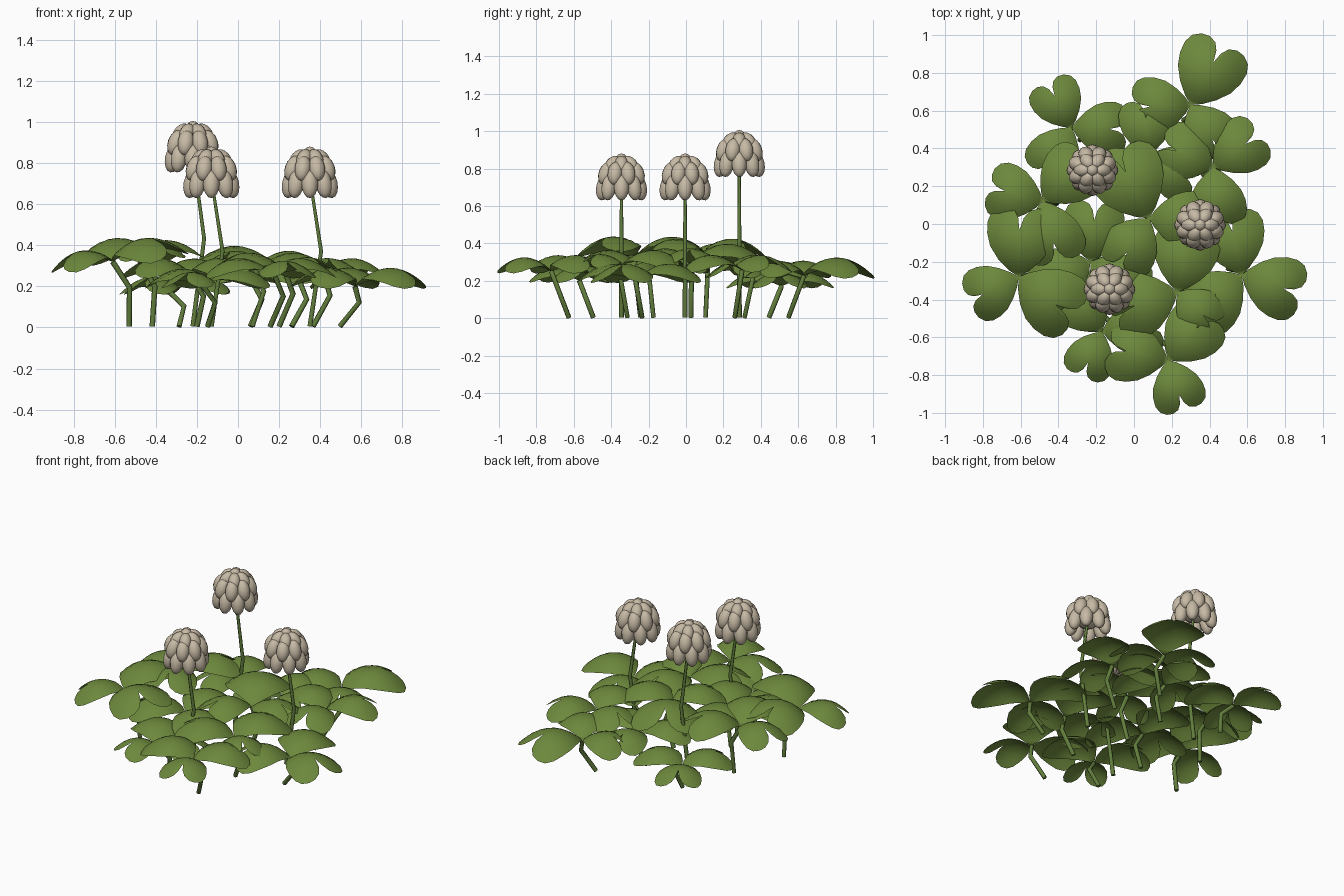
import bpy, bmesh
from math import sin, cos, radians, tau
from mathutils import Vector, Matrix

cube = bpy.data.objects.get("Cube")
if cube:
    bpy.data.objects.remove(cube, do_unlink=True)


def material(name, rgb):
    mat = bpy.data.materials.new(name)
    mat.use_nodes = True
    mat.diffuse_color = (*rgb, 1)
    mat.node_tree.nodes["Principled BSDF"].inputs["Base Color"].default_value = (*rgb, 1)
    return mat


leaf_green = material("leaf green", (0.15, 0.245, 0.045))
stem_green = material("stem green", (0.12, 0.205, 0.045))
petal_cream = material("petal cream", (0.57, 0.49, 0.375))


def finish(bm, name, mat):
    mesh = bpy.data.meshes.new(name)
    for face in bm.faces:
        face.smooth = True
    bm.to_mesh(mesh)
    bm.free()
    mesh.materials.append(mat)
    obj = bpy.data.objects.new(name, mesh)
    bpy.context.collection.objects.link(obj)


def add_stem(name, points, tip=1):
    """Bent stalk that narrows towards its tip."""
    curve = bpy.data.curves.new(name, "CURVE")
    curve.dimensions = "3D"
    curve.bevel_depth = 0.0135
    curve.bevel_resolution = 1
    curve.use_fill_caps = True
    spline = curve.splines.new("POLY")
    spline.points.add(len(points) - 1)
    for i, (point, co) in enumerate(zip(spline.points, points)):
        point.co = (*co, 1)
        point.radius = 1 + (tip - 1) * i / (len(points) - 1)
    curve.materials.append(stem_green)
    obj = bpy.data.objects.new(name, curve)
    bpy.context.collection.objects.link(obj)


# Half outline of a heart shaped leaflet, from its base round the lobe to the notch
HALF_HEART = [(0, 0), (.09, .14), (.24, .3), (.42, .43), (.6, .49), (.77, .5),
              (.9, .45), (.98, .34), (1, .22), (.96, .11), (.86, .04), (.69, 0)]
NOTCH = 0.69
ACROSS = 5


def add_leaflet(bm, place, angle, size):
    """Domed leaflet: rows run from the midrib out to the outline on both sides."""
    turn = place @ Matrix.Rotation(angle, 4, "Z") @ Matrix.Scale(size, 4)
    rows = []
    last = len(HALF_HEART) - 1
    for i, (u, v) in enumerate(HALF_HEART):
        mid = NOTCH * i / last
        row = []
        for k in range(-ACROSS, ACROSS + 1):
            t = abs(k) / ACROSS
            a = mid + (u - mid) * t
            b = v * k / ACROSS
            arch = a - 0.93 * a * a - 0.9 * b * b
            row.append(bm.verts.new(turn @ Vector((a, b, arch))))
        rows.append(row)
    for low, high in zip(rows, rows[1:]):
        for k in range(2 * ACROSS):
            bm.faces.new((low[k], high[k], high[k + 1], low[k + 1]))


# Clover plants: centre x, y, z, heading of the first leaflet, its size,
# size of the others, and outward tilt of the whole plant in degrees
PLANTS = [
    (.30, .63, .225, 62, .37, .31, 0), (-.33, .51, .17, 118, .275, .29, 0),
    (-.48, .12, .33, 165, .30, .33, 4), (-.61, -.28, .32, 206, .295, .37, 9),
    (.42, .30, .255, 36, .305, .31, 0), (.57, -.27, .20, -18, .335, .34, 0),
    (.18, -.72, .25, -72, .28, .325, 0), (-.17, -.57, .20, 246, .26, .32, 0),
    (.08, .03, .29, 117, .40, .31, 0), (.23, -.36, .27, -42, .27, .35, 0),
    (-.23, -.20, .25, 85, .32, .33, 0), (.07, .36, .225, 92, .29, .30, 0),
]
for n, (x, y, z, heading, first, other, tilt) in enumerate(PLANTS, 1):
    top = Vector((x, y, z))
    place = Matrix.Translation(top) @ Matrix.Rotation(radians(tilt), 4, Vector((-y, x, 0)))
    bm = bmesh.new()
    for leaf in range(3):
        add_leaflet(bm, place, radians(heading) + leaf * tau / 3, other if leaf else first)
    bmesh.ops.remove_doubles(bm, verts=bm.verts, dist=0.0005)
    bmesh.ops.recalc_face_normals(bm, faces=bm.faces)
    if sum(face.normal.z for face in bm.faces) < 0:
        bmesh.ops.reverse_faces(bm, faces=bm.faces)
    finish(bm, f"clover_leaves_{n}", leaf_green)
    foot = Vector((x * .87, y * .87, .005))
    knee = foot.lerp(top, .6) + Vector((.05, 0, 0))
    add_stem(f"leaf_stem_{n}", [foot, knee, top])


def add_petal(bm, centre, out, tilt, long, wide):
    """Ellipsoid whose long axis leans out from vertical by the tilt."""
    place = (Matrix.Translation(centre) @ Matrix.Rotation(out, 4, "Z")
             @ Matrix.Rotation(tilt, 4, "Y") @ Matrix.Diagonal((wide, wide, long, 1)))
    bmesh.ops.create_uvsphere(bm, u_segments=12, v_segments=8, radius=1, matrix=place)


# Petal rings: count, ring radius, height, tilt in degrees, half length, half width
RINGS = [
    (1, 0, .082, 0, .042, .036),
    (6, .056, .066, -42, .052, .036),
    (8, .089, .018, -20, .064, .040),
    (8, .095, -.056, -12, .072, .040),
]
FLOWERS = [(-.22, .285, .882), (-.13, -.345, .757), (.35, -.005, .757)]
for n, (x, y, z) in enumerate(FLOWERS, 1):
    centre = Vector((x, y, z))
    bm = bmesh.new()
    # Core that closes the gaps between petals
    bmesh.ops.create_uvsphere(bm, u_segments=16, v_segments=10, radius=.08,
                              matrix=Matrix.Translation(centre))
    for r, (count, radius, height, tilt, long, wide) in enumerate(RINGS):
        for i in range(count):
            out = tau * (i + (r + 1) / 2) / count
            spot = centre + Vector((cos(out) * radius, sin(out) * radius, height))
            add_petal(bm, spot, out, radians(tilt), long, wide)
    finish(bm, f"flower_head_{n}", petal_cream)
    add_stem(f"flower_stem_{n}", [(x, y, .005), (x + .055, y, z * .49), (x, y, z - .03)], .6)
